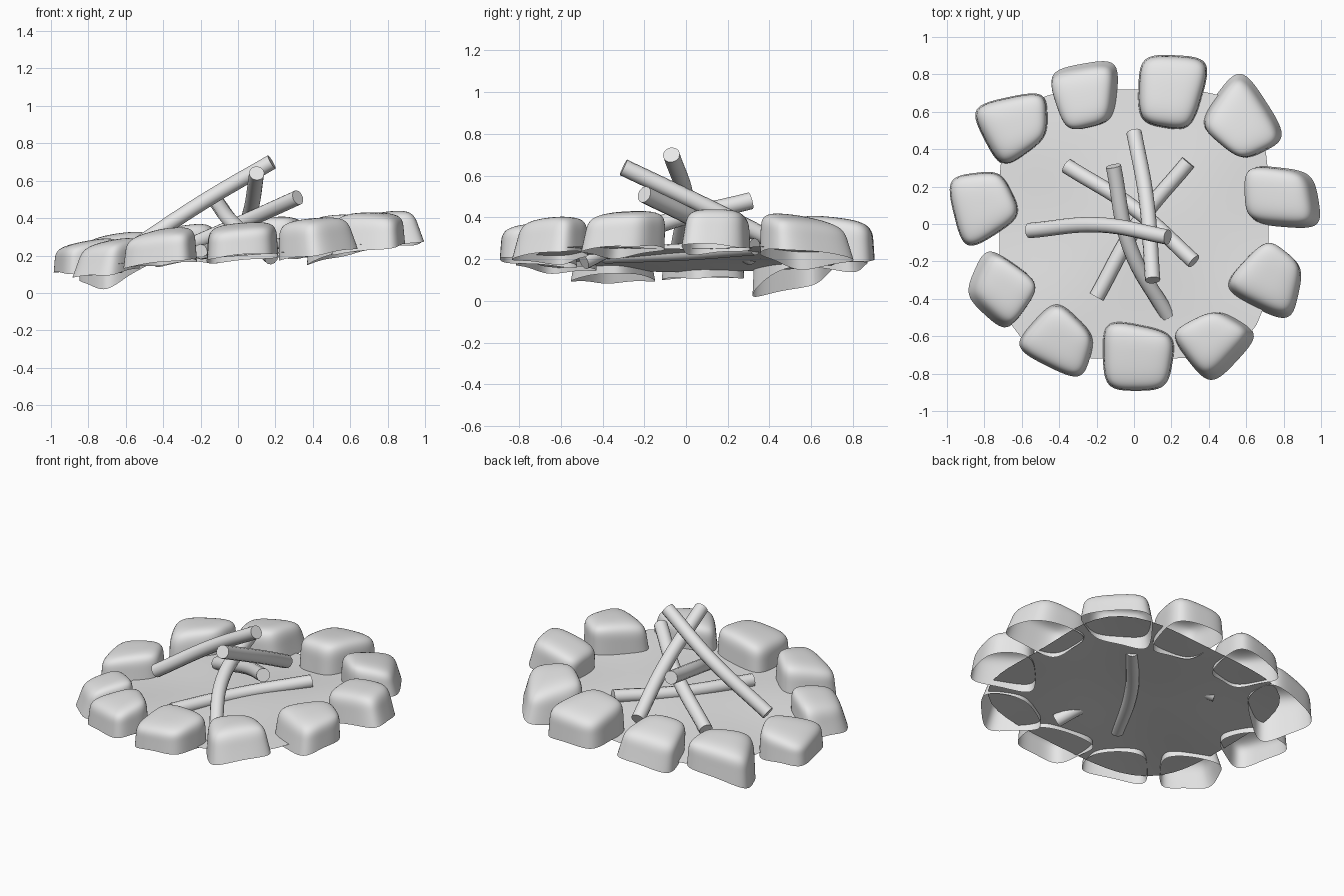
import bpy, bmesh, math
from mathutils import Vector

cube = bpy.data.objects.get("Cube")
if cube:
    bpy.data.objects.remove(cube)

grey = bpy.data.materials.new("stone_grey")
grey.use_nodes = True
colour = (0.8, 0.8, 0.8, 1)
grey.diffuse_color = colour
grey.node_tree.nodes["Principled BSDF"].inputs["Base Color"].default_value = colour


def finish(name, bm):
    mesh = bpy.data.meshes.new(name)
    for face in bm.faces:
        face.smooth = True
    bm.to_mesh(mesh)
    bm.free()
    mesh.materials.append(grey)
    obj = bpy.data.objects.new(name, mesh)
    bpy.context.collection.objects.link(obj)
    return obj


# Thin tilted ground sheet: concentric rings of a rounded square
def ground():
    bm = bmesh.new()
    count, rings, previous = 64, 8, None

    def point(radius, angle):
        c, s = math.cos(angle), math.sin(angle)
        r = 0.72 * radius / (c ** 4 + s ** 4) ** 0.25
        x, y = r * c, r * s
        bump = 0.02 * (1 - radius ** 2) + 0.008 * math.sin(5 * x + 1) * math.cos(6 * y)
        return bm.verts.new((x, y, 0.2 + 0.08 * x + bump))

    centre = point(0, 0)
    for ring in range(1, rings + 1):
        loop = [point(ring / rings, math.tau * i / count) for i in range(count)]
        for i in range(count):
            j = (i + 1) % count
            if previous:
                bm.faces.new((previous[i], loop[i], loop[j], previous[j]))
            else:
                bm.faces.new((centre, loop[i], loop[j]))
        previous = loop
    finish("ground", bm)


# Stone: open-bottomed soft block over a four-cornered footprint.
# The top is scaled by taper, moved by shift and leans along the radius;
# the base corners hang down by drops.
def stone(number, corners, top, bottom, lean=0.0, drops=(0, 0, 0, 0), taper=0.95, shift=(0, 0)):
    bm = bmesh.new()
    corners = [Vector(c) for c in corners]
    middle = sum(corners, Vector((0, 0))) / 4
    outward = middle.normalized()
    low, high = [], []
    for c, drop in zip(corners, drops):
        offset = c - middle
        tilt = 0.09 * offset.x
        p = middle + offset * 1.01
        low.append(bm.verts.new((p.x, p.y, bottom + tilt - drop)))
        q = middle + offset * taper + Vector(shift)
        high.append(bm.verts.new((q.x, q.y, top + tilt + lean * offset.dot(outward))))
    spots = [v.co.copy() for v in low + high]
    # footprints run clockwise
    bm.faces.new(high[::-1])
    for i in range(4):
        j = (i + 1) % 4
        bm.faces.new((low[j], low[i], high[i], high[j]))
    bmesh.ops.subdivide_edges(bm, edges=bm.edges[:], cuts=1, use_grid_fill=True)
    # arch the base between its corners and round off the top corners
    for v in bm.verts:
        is_corner = min((v.co - s).length for s in spots) < 0.001
        if v.is_boundary and not is_corner:
            v.co.z += 0.025
        elif is_corner and not v.is_boundary:
            v.co.z -= 0.012
    crease = bm.edges.layers.float.new("crease_edge")
    for edge in bm.edges:
        edge[crease] = 0.5 if edge.is_boundary else 0.0
    obj = finish(f"stone_{number}", bm)
    sub = obj.modifiers.new("soften", "SUBSURF")
    sub.levels = sub.render_levels = 3


# Log: bent round rod through three points
def log(number, *points, radius=0.041):
    curve = bpy.data.curves.new(f"log_{number}", "CURVE")
    curve.dimensions = "3D"
    curve.resolution_u = 8
    curve.bevel_depth = radius
    curve.bevel_resolution = 4
    curve.use_fill_caps = True
    spline = curve.splines.new("BEZIER")
    spline.bezier_points.add(len(points) - 1)
    for knot, p in zip(spline.bezier_points, points):
        knot.co = p
        knot.handle_left_type = knot.handle_right_type = "AUTO"
    curve.materials.append(grey)
    obj = bpy.data.objects.new(f"log_{number}", curve)
    bpy.context.collection.objects.link(obj)
    bpy.ops.object.select_all(action="DESELECT")
    obj.select_set(True)
    bpy.context.view_layer.objects.active = obj
    bpy.ops.object.convert(target="MESH")
    bpy.ops.object.shade_smooth_by_angle(angle=math.radians(40))


ground()

# Ring of stones, clockwise from the back
stone(1, ((-.47, .82), (-.08, .89), (-.10, .55), (-.36, .49)), .36, .17, -.1, (.03, 0, .04, 0), .9, (-.02, -.02))
stone(2, ((.03, .91), (.42, .89), (.31, .49), (.02, .54)), .40, .2, -.12, (0, .04, .04, 0))
stone(3, ((.57, .86), (.83, .46), (.58, .33), (.33, .54)), .41, .22, -.2, (.03, 0, 0, .07), .88, (-.01, -.02))
stone(4, ((.6, .32), (.96, .28), (1.01, -.03), (.61, 0)), .43, .25, .05, (0, .02, 0, .03), .9, (-.04, .01))
stone(5, ((.71, -.07), (.91, -.23), (.84, -.54), (.45, -.35)), .43, .24, -.12, (0, 0, .02, .03), .92, (0, .02))
stone(6, ((.18, -.59), (.45, -.45), (.68, -.59), (.41, -.88)), .4, .21, -.02, (.03, 0, 0, .02), .86, (-.03, .02))
stone(7, ((-.17, -.5), (.23, -.58), (.18, -.89), (-.16, -.89)), .37, .19, -.1, (.03, .03, 0, 0))
stone(8, ((-.42, -.39), (-.2, -.6), (-.28, -.85), (-.66, -.66)), .34, .16, -.12, (.02, .02, 0, .02), .92)
stone(9, ((-.79, -.11), (-.49, -.32), (-.68, -.59), (-.91, -.38)), .28, .11, -.1, (.02, 0, .03, .02), .85, (.03, 0))
stone(10, ((-1.01, .25), (-.71, .29), (-.59, .04), (-.91, -.16)), .28, .12, -.08, (0, .03, .04, .02))
stone(11, ((-.89, .63), (-.47, .72), (-.46, .46), (-.71, .28)), .32, .14, -.05, (.05, 0, 0, .14))

# Stacked logs, upper ones first
log(1, (-.56, -.035, .24), (-.18, -.005, .49), (.18, -.07, .7))
log(2, (0, .49, .25), (.065, .14, .43), (.1, -.3, .64))
log(3, (-.36, .31, .21), (.02, .07, .375), (.32, -.2, .51))
log(4, (.29, .33, .26), (.02, .0, .235), (-.2, -.39, .22))
log(5, (-.11, .31, .48), (-.02, -.13, .365), (.18, -.49, .19))
